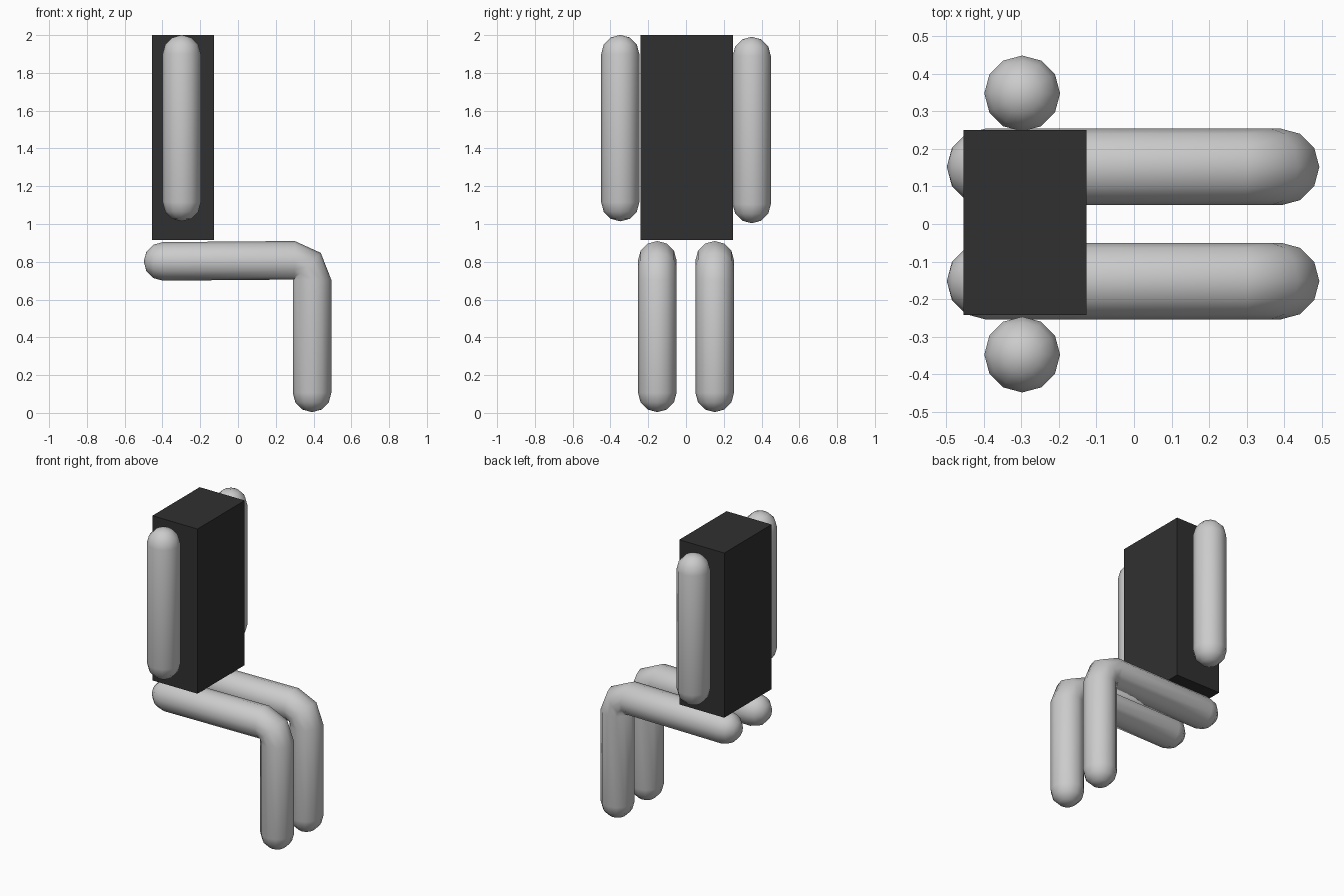
import bpy, bmesh
from math import sin, cos, pi, radians
from mathutils import Vector

if "Cube" in bpy.data.objects:
    bpy.data.objects.remove(bpy.data.objects["Cube"])

SIDES = 12
SIDE_AXIS = Vector((0, 1, 0))


def limb(name, path, r, y):
    """Round-ended tube; path holds (x, z, pitch) ring stations in an XZ plane."""
    stations = []
    for i, (x, z, pitch) in enumerate(path):
        c = Vector((x, y, z))
        d = Vector((cos(pitch), 0, -sin(pitch)))
        if i == 0:
            stations += [(c - d * r * sin(radians(a)), d, r * cos(radians(a))) for a in (60, 30)]
        stations.append((c, d, r))
        if i == len(path) - 1:
            stations += [(c + d * r * sin(radians(a)), d, r * cos(radians(a))) for a in (30, 60)]
    bm = bmesh.new()
    rings = []
    for c, d, rad in stations:
        up = SIDE_AXIS.cross(d)
        rings.append([bm.verts.new(c + rad * (cos(t) * SIDE_AXIS + sin(t) * up))
                      for t in (2 * pi * k / SIDES for k in range(SIDES))])
    for a, b in zip(rings, rings[1:]):
        for k in range(SIDES):
            n = (k + 1) % SIDES
            bm.faces.new((a[k], a[n], b[n], b[k]))
    # rounded ends close on a pole
    for ring, (x, z, pitch), s in ((rings[0], path[0], -1), (rings[-1], path[-1], 1)):
        pole = bm.verts.new((x + s * r * cos(pitch), y, z - s * r * sin(pitch)))
        for k in range(SIDES):
            bm.faces.new((ring[k], ring[(k + 1) % SIDES], pole))
    bmesh.ops.recalc_face_normals(bm, faces=bm.faces)
    for f in bm.faces:
        f.smooth = True
    mesh = bpy.data.meshes.new(name)
    bm.to_mesh(mesh)
    bm.free()
    obj = bpy.data.objects.new(name, mesh)
    bpy.context.collection.objects.link(obj)
    return obj


# Torso block
bpy.ops.mesh.primitive_cube_add(size=1, location=(-0.29, 0.004, 1.458))
torso = bpy.context.object
torso.name = "torso"
torso.scale = (0.328, 0.492, 1.084)
dark = bpy.data.materials.new("dark")
dark.diffuse_color = (0.03, 0.03, 0.03, 1)
dark.use_nodes = True
dark.node_tree.nodes["Principled BSDF"].inputs["Base Color"].default_value = dark.diffuse_color
torso.data.materials.append(dark)

# Legs: thigh, knee pivoting on its inner corner, shin
for name, y in (("leg_right", -0.152), ("leg_left", 0.152)):
    limb(name, [(-0.397, 0.802, 0), (0.3, 0.808, 0), (0.366, 0.775, pi / 4),
                (0.392, 0.705, pi / 2), (0.392, 0.106, pi / 2)], 0.102, y)

# Arms hanging straight down beside the torso
for name, y, top, low in (("arm_right", -0.348, 1.9, 1.115), ("arm_left", 0.348, 1.89, 1.105)):
    limb(name, [(-0.298, top, pi / 2), (-0.298, low, pi / 2)], 0.101, y)
